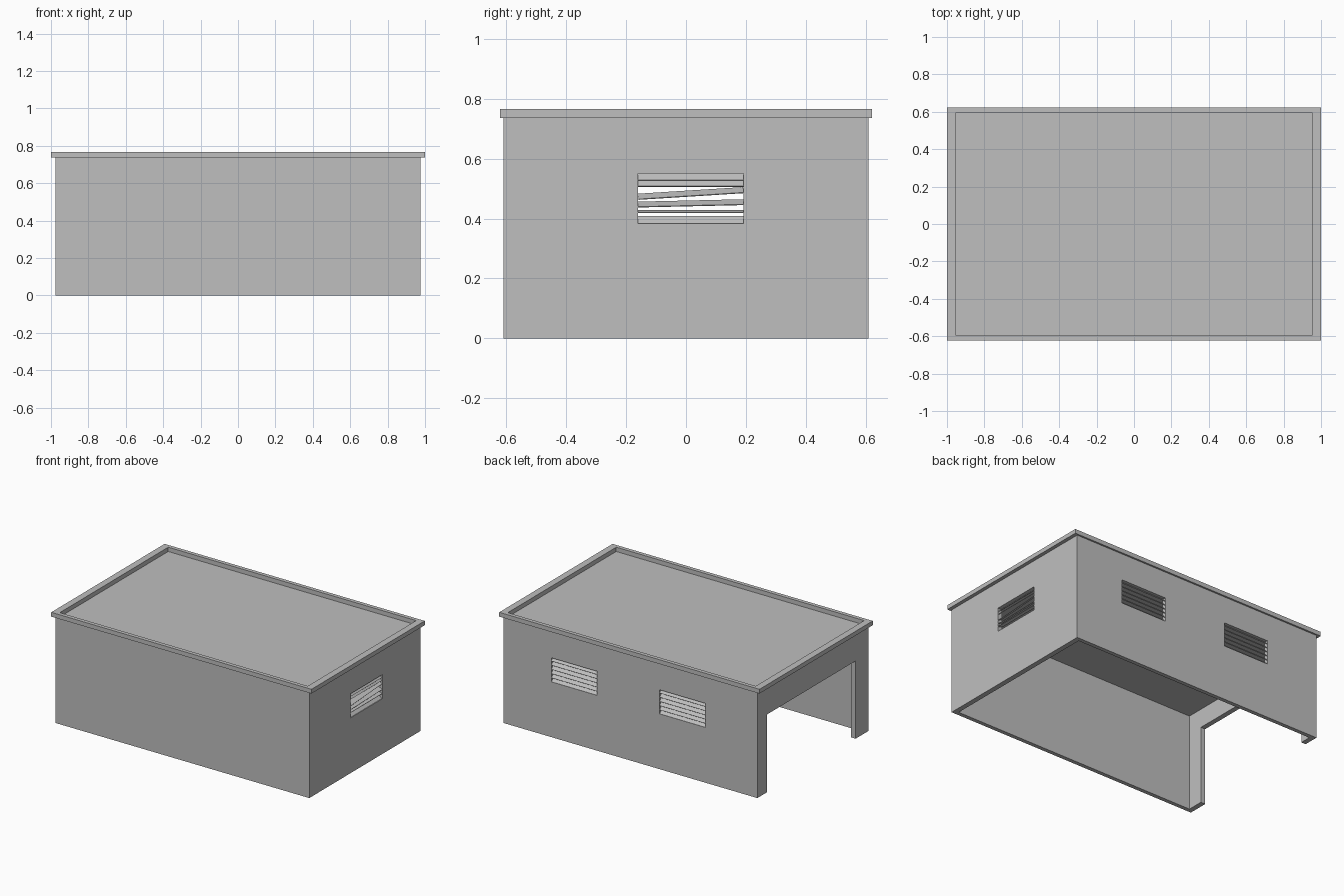
import bpy
from math import radians
from mathutils import Matrix, Vector

if "Cube" in bpy.data.objects:
    bpy.data.objects.remove(bpy.data.objects["Cube"], do_unlink=True)

GREY = (0.52, 0.52, 0.52, 1)
concrete = bpy.data.materials.new("grey concrete")
concrete.use_nodes = True
concrete.diffuse_color = GREY
concrete.node_tree.nodes["Principled BSDF"].inputs["Base Color"].default_value = GREY

# Overall building dimensions
WALL_X, WALL_Y = 0.975, 0.61
THICK_X, THICK_Y = 0.035, 0.028
CEILING, ROOF, TOP = 0.67, 0.737, 0.767
WIN_W, WIN_LOW, WIN_HIGH = 0.36, 0.38, 0.555
SHIFT = 0.016


def box(name, low, high, matrix=None):
    """Box between two corners, optionally transformed."""
    low, high = Vector(low), Vector(high)
    bpy.ops.mesh.primitive_cube_add(size=1)
    obj = bpy.context.object
    obj.name = obj.data.name = name
    size = high - low
    obj.data.transform(Matrix.Translation((low + high) / 2) @ Matrix.Diagonal((*size, 1)))
    if matrix:
        obj.data.transform(matrix)
    obj.data.materials.append(concrete)
    return obj


def cut(target, cutter):
    """Subtract a box and discard the cutter."""
    cutter.hide_render = True
    mod = target.modifiers.new("cut", "BOOLEAN")
    mod.operation, mod.solver, mod.object = "DIFFERENCE", "EXACT", cutter
    bpy.context.view_layer.objects.active = target
    bpy.ops.object.modifier_apply(modifier=mod.name)
    bpy.data.objects.remove(cutter, do_unlink=True)


# Hollow body with an open underside and a wide doorway
body = box("walls_and_roof", (-WALL_X, -WALL_Y, 0), (WALL_X, WALL_Y, ROOF))
inner_x, inner_y = WALL_X - THICK_X, WALL_Y - THICK_Y
cut(body, box("room_cutter", (-inner_x, -inner_y, -0.2), (inner_x, inner_y, CEILING)))
cut(body, box("door_cutter", (-1.2, -0.47, -0.2), (-0.8, 0.505, 0.54)))

# Raised parapet around the roof edge
parapet = box("parapet", (-1, -0.622, ROOF), (1, 0.622, TOP))
cut(parapet, box("parapet_cutter", (-0.953, -0.595, ROOF - 0.1), (0.953, 0.595, TOP + 0.1)))


def louvre_window(name, matrix, thick, bent):
    """Opening, thin frame and slats; local +y faces outward from the wall."""
    half, edge = WIN_W / 2, 0.004
    cut(body, box("window_cutter", (-half, -0.1, WIN_LOW), (half, 0.1, WIN_HIGH), matrix))
    for side in (-1, 1):
        a, b = sorted((side * half, side * (half - edge)))
        box(name + "_frame_side", (a, -thick, WIN_LOW), (b, 0, WIN_HIGH), matrix)
    for z in (WIN_LOW, WIN_HIGH - edge):
        box(name + "_frame_rail", (-half, -thick, z), (half, 0, z + edge), matrix)
    count, chord = 6, 0.036
    step = (WIN_HIGH - WIN_LOW) / count
    for i in range(count):
        pitch, roll, lift = bent.get(i, (45, 0, 0))
        z = WIN_LOW + step * (i + 0.5) + lift
        pose = (matrix @ Matrix.Translation((0, -thick / 2, z))
                @ Matrix.Rotation(radians(roll), 4, "Y")
                @ Matrix.Rotation(radians(-pitch), 4, "X"))
        box(name + "_slat", (edge - half, -chord / 2, -0.0015),
            (half - edge, chord / 2, 0.0015), pose)


# Two intact rear windows
for name, x in (("rear_left_window", 0.416 + SHIFT), ("rear_right_window", SHIFT - 0.416)):
    louvre_window(name, Matrix.Translation((x, WALL_Y, 0)), THICK_Y, {})

# Side window with loose, tilted slats: index -> pitch, roll, lift
loose = {1: (14, 0, 0), 2: (28, 1.3, -0.002), 3: (30, 3.6, 0.002), 4: (45, 0, 0.009)}
side = Matrix.Translation((WALL_X, SHIFT, 0)) @ Matrix.Rotation(radians(-90), 4, "Z")
louvre_window("side_window", side, THICK_X, loose)
